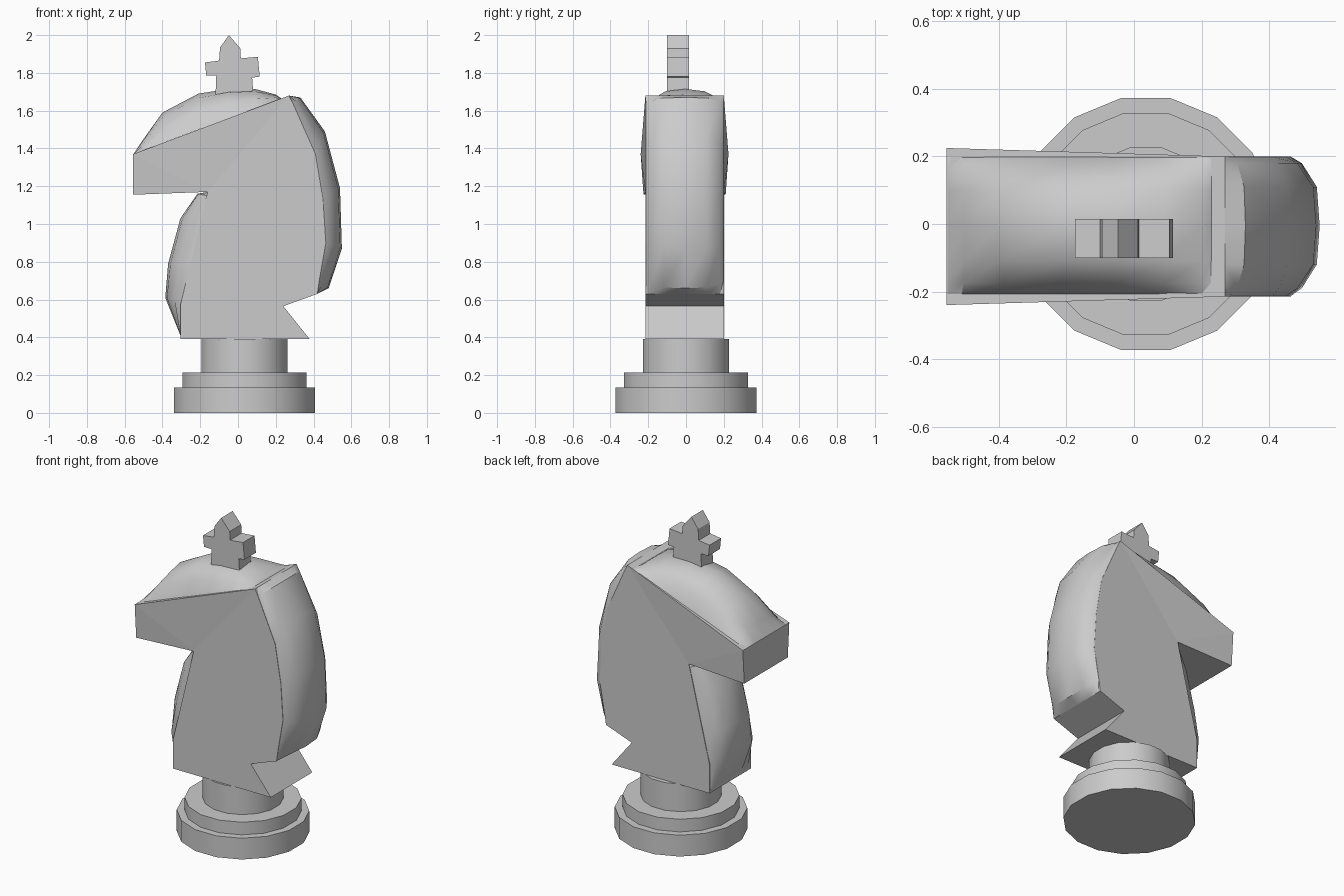
import bpy, bmesh, math
from mathutils import Vector

if "Cube" in bpy.data.objects:
    bpy.data.objects.remove(bpy.data.objects["Cube"])


def finish(name, bm, smooth=None):
    bmesh.ops.recalc_face_normals(bm, faces=bm.faces)
    me = bpy.data.meshes.new(name)
    bm.to_mesh(me)
    bm.free()
    ob = bpy.data.objects.new(name, me)
    bpy.context.collection.objects.link(ob)
    if smooth:
        bpy.ops.object.select_all(action='DESELECT')
        ob.select_set(True)
        bpy.context.view_layer.objects.active = ob
        bpy.ops.object.shade_smooth_by_angle(angle=math.radians(smooth))
    return ob


def slab(name, profile, y0, y1, flare=None):
    """Extrude an xz outline from y0 to y1; flare = {index: extra half width}."""
    flare = flare or {}
    bm = bmesh.new()
    sides = []
    for y, s in ((y0, -1), (y1, 1)):
        sides.append([bm.verts.new((x, y + s * flare.get(i, 0), z))
                      for i, (x, z) in enumerate(profile)])
    n = len(profile)
    for i in range(n):
        j = (i + 1) % n
        bm.faces.new((sides[0][i], sides[0][j], sides[1][j], sides[1][i]))
    caps = [bm.faces.new(s) for s in sides]
    bmesh.ops.recalc_face_normals(bm, faces=bm.faces)
    bmesh.ops.triangulate(bm, faces=caps)
    return finish(name, bm)


def bulge(name, rim, crest, rows):
    """Rounded pad: blends from rim line (t=0) to crest line (t=1) across y."""
    bm = bmesh.new()
    grid = []
    for y, t in rows:
        pts = [Vector(a).lerp(Vector(b), t) for a, b in zip(rim, crest)]
        grid.append([bm.verts.new((p.x, y, p.y)) for p in pts])
    for r0, r1 in zip(grid, grid[1:]):
        for i in range(len(rim) - 1):
            bm.faces.new((r0[i], r0[i + 1], r1[i + 1], r1[i]))
    return finish(name, bm, 35)


# Round stepped base
for name, r, z0, z1 in (("base_disc", 0.38, 0, 0.135),
                        ("base_step", 0.335, 0.135, 0.215),
                        ("base_neck", 0.232, 0.215, 0.39)):
    bm = bmesh.new()
    ring = []
    for k in range(16):
        a = math.radians(11.25 + 22.5 * k)
        ring.append(bm.verts.new((0.035 + r * math.cos(a), r * math.sin(a), z0)))
    face = bm.faces.new(ring)
    ext = bmesh.ops.extrude_face_region(bm, geom=[face], use_keep_orig=True)
    top = [v for v in ext["geom"] if isinstance(v, bmesh.types.BMVert)]
    bmesh.ops.translate(bm, verts=top, vec=(0, 0, z1 - z0))
    finish(name, bm, 30)

# Flat-sided head and neck; the muzzle's upper corner is slightly flared
mane_rim = [(0.42, 0.63), (0.43, 0.70), (0.465, 0.90), (0.45, 1.13),
            (0.41, 1.37), (0.29, 1.64), (0.27, 1.68)]
slab("head_and_neck",
     [(-0.555, 1.37), (-0.555, 1.155), (-0.16, 1.17), (-0.305, 0.57),
      (-0.305, 0.39), (0.38, 0.39), (0.24, 0.565), (0.10, 0.565), (0.24, 0.566)]
     [:7] + mane_rim, -0.215, 0.2, {0: 0.025, 1: 0.01})

# Rounded mane along the back
bulge("mane", mane_rim,
      [(0.42, 0.63), (0.48, 0.66), (0.55, 0.87), (0.54, 1.19),
       (0.46, 1.49), (0.33, 1.67), (0.27, 1.68)],
      [(-0.213, 0), (-0.19, 0.38), (-0.12, 0.9), (-0.005, 1),
       (0.11, 0.9), (0.18, 0.38), (0.199, 0)])

# Rounded chest under the jaw
bulge("chest",
      [(-0.16, 1.17), (-0.165, 1.15), (-0.195, 1.02), (-0.25, 0.79),
       (-0.298, 0.60), (-0.305, 0.41)],
      [(-0.16, 1.17), (-0.215, 1.16), (-0.305, 1.03), (-0.37, 0.79),
       (-0.385, 0.61), (-0.305, 0.41)],
      [(-0.21, 0), (-0.185, 0.45), (-0.12, 0.9), (-0.005, 1),
       (0.11, 0.9), (0.175, 0.45), (0.197, 0)])

# Domed forehead on the sloping top
bulge("forehead",
      [(-0.553, 1.371), (-0.51, 1.386), (-0.37, 1.44), (-0.21, 1.50),
       (-0.06, 1.555), (0.09, 1.61), (0.20, 1.653), (0.23, 1.664)],
      [(-0.553, 1.371), (-0.50, 1.45), (-0.40, 1.59), (-0.21, 1.69),
       (-0.05, 1.715), (0.09, 1.715), (0.20, 1.685), (0.23, 1.664)],
      [(-0.208, 0), (-0.175, 0.5), (-0.11, 0.88), (-0.005, 1),
       (0.10, 0.88), (0.165, 0.5), (0.198, 0)])

# Small pointed cross on top, leaning slightly
slab("top_cross",
     [(-0.048, 2.0), (0.012, 1.93), (0.015, 1.877), (0.105, 1.885),
      (0.115, 1.78), (0.075, 1.775), (0.083, 1.66), (-0.12, 1.66),
      (-0.115, 1.785), (-0.168, 1.785), (-0.175, 1.855), (-0.10, 1.865),
      (-0.095, 1.935)], -0.10, 0.015)
